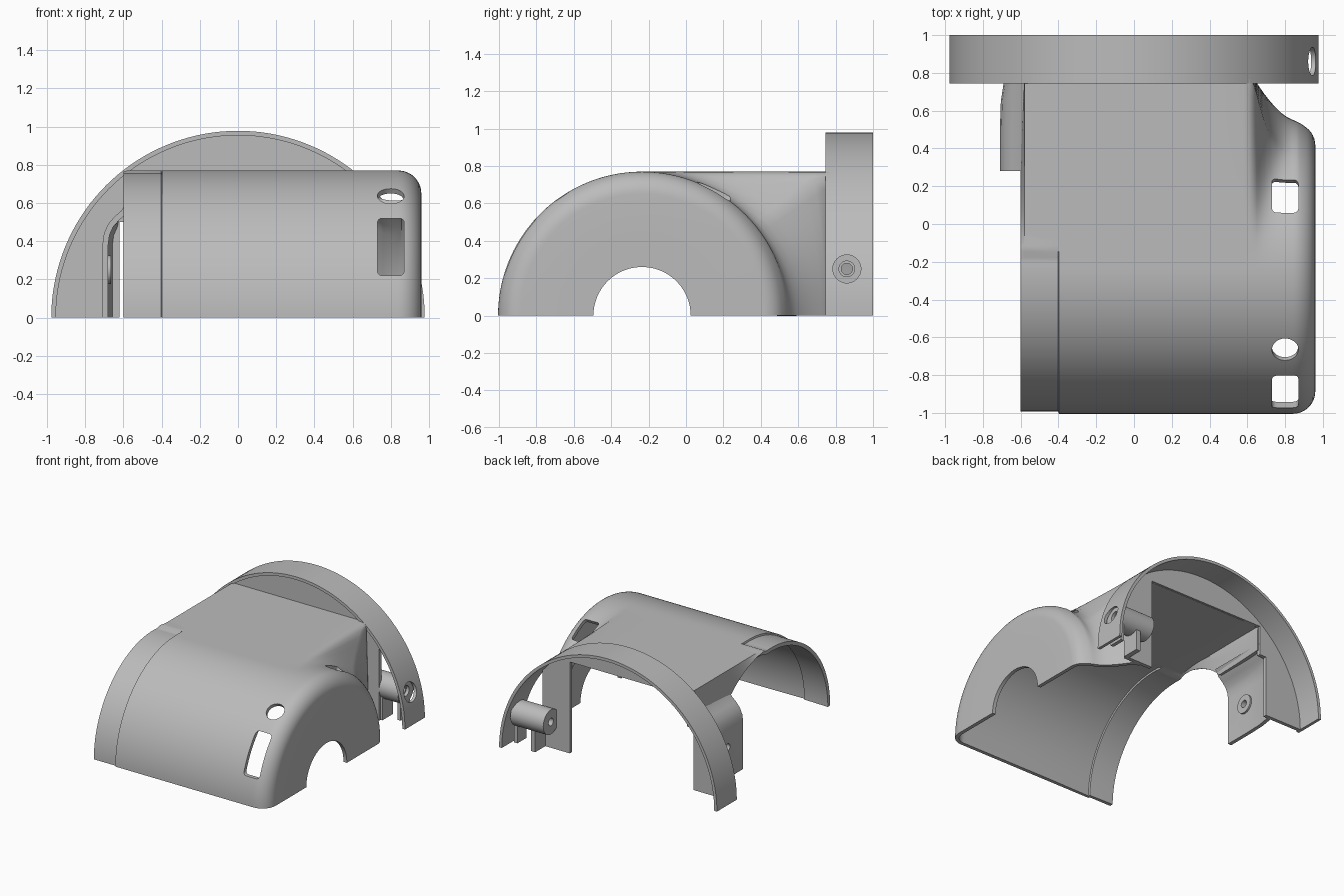
import bpy, bmesh, math
from mathutils import Matrix, Vector

if "Cube" in bpy.data.objects:
    bpy.data.objects.remove(bpy.data.objects["Cube"], do_unlink=True)

grey = bpy.data.materials.new("plain_grey")
grey.use_nodes = True
grey.diffuse_color = (0.5, 0.5, 0.5, 1)
grey.node_tree.nodes["Principled BSDF"].inputs["Base Color"].default_value = grey.diffuse_color

AXIS_Y, RADIUS, BACK, WALL = -0.235, 0.77, 0.775, 0.03
RIM_FRONT = 0.745


def make(name, bm):
    mesh = bpy.data.meshes.new(name)
    bm.to_mesh(mesh)
    bm.free()
    mesh.materials.append(grey)
    obj = bpy.data.objects.new(name, mesh)
    bpy.context.collection.objects.link(obj)
    return obj


def box(name, low, high, turn=0, round_axis=None):
    """Box, optionally turned about x and rounded on the edges along one axis."""
    low, high = Vector(low), Vector(high)
    bm = bmesh.new()
    bmesh.ops.create_cube(bm, size=1, matrix=Matrix.Diagonal((*(high - low), 1)))
    if round_axis is not None:
        edges = [e for e in bm.edges
                 if abs((e.verts[0].co - e.verts[1].co).normalized()[round_axis]) > 0.9]
        bmesh.ops.bevel(bm, geom=edges, offset=0.025, segments=4, profile=0.5, affect='EDGES')
    bm.transform(Matrix.Translation((low + high) / 2) @ Matrix.Rotation(turn, 4, 'X'))
    return make(name, bm)


def rod(name, centre, radius, length, rotation):
    bm = bmesh.new()
    bmesh.ops.create_cone(bm, cap_ends=True, segments=40, radius1=radius, radius2=radius,
                          depth=length, matrix=Matrix.Translation(centre) @ rotation)
    return make(name, bm)


def along_x(name, x0, x1, y, z, radius):
    return rod(name, ((x0 + x1) / 2, y, z), radius, x1 - x0, Matrix.Rotation(math.pi / 2, 4, 'Y'))


def finish(obj, cutters=()):
    """Cut the openings, bake the modifiers and smooth the curved faces."""
    for cutter in cutters:
        mod = obj.modifiers.new("cut", 'BOOLEAN')
        mod.operation, mod.solver, mod.object = 'DIFFERENCE', 'EXACT', cutter
        cutter.hide_render = True
    graph = bpy.context.evaluated_depsgraph_get()
    graph.update()
    mesh = bpy.data.meshes.new_from_object(obj.evaluated_get(graph))
    obj.modifiers.clear()
    obj.data = mesh
    for cutter in cutters:
        bpy.data.objects.remove(cutter, do_unlink=True)
    bpy.ops.object.select_all(action='DESELECT')
    obj.select_set(True)
    bpy.context.view_layer.objects.active = obj
    bpy.ops.object.shade_smooth_by_angle(angle=math.radians(32))


def thicken(obj):
    mod = obj.modifiers.new("wall", 'SOLIDIFY')
    mod.thickness, mod.offset = WALL, -1


def neck_reach(a):
    """Distance from the drum axis to the flat-topped neck."""
    reach = RADIUS / max(math.sin(a), 1e-6)
    if math.cos(a) > 1e-6:
        reach = min(reach, (BACK - AXIS_Y) / math.cos(a))
    return reach


# Main shell: a drum that flows into the neck, lofted across x
corner = math.atan2(RADIUS, BACK - AXIS_Y)
angles = [corner * i / 14 for i in range(14)]
angles += [corner + (math.pi / 2 - corner) * i / 24 for i in range(24)]
angles += [math.pi / 2 * (1 + i / 44) for i in range(45)]
recess_start = math.radians(84)

blend = [(0.58, 1), (0.61, 0.99), (0.635, 0.95), (0.65, 0.88), (0.665, 0.79), (0.69, 0.64),
         (0.72, 0.48), (0.75, 0.34), (0.78, 0.22), (0.81, 0.13), (0.84, 0.07)]
stations = [(-0.6 + 0.02 * i / 4, "side", i / 4) for i in range(5)]
stations += [(x, "neck", 1) for x in (-0.402, -0.398, 0.0, 0.4)]
stations += [(x, "neck", f) for x, f in blend]
for i in range(1, 11):
    a = math.pi / 2 * i / 10
    stations.append((0.84 + 0.12 * math.sin(a), "round", 0.65 + 0.12 * math.cos(a)))
stations += [(0.96, "cap", 0.45), (0.96, "cap", 0.26)]


def reach(station, a):
    x, kind, value = station
    rear = a < math.pi / 2
    if kind == "cap":
        return value
    if kind == "round":
        return value + (0.25 * max(0.9 - x, 0) * math.cos(a) ** 2 if rear else 0)
    if a > recess_start and x < -0.4:
        return RADIUS - 0.013
    if not rear:
        return RADIUS
    power = 1 + 2.5 * math.sin(a) ** 2 if kind == "neck" else 1
    return RADIUS + (neck_reach(a) - RADIUS) * value ** power


bm = bmesh.new()
grid = []
for s in stations:
    grid.append([bm.verts.new((s[0], AXIS_Y + reach(s, a) * math.cos(a), reach(s, a) * math.sin(a)))
                 for a in angles])
for i in range(len(stations) - 1):
    for j in range(len(angles) - 1):
        quad = (grid[i][j], grid[i][j + 1], grid[i + 1][j + 1], grid[i + 1][j])
        if min(v.co.y for v in quad) < BACK - 0.001:
            bm.faces.new(quad)
bmesh.ops.delete(bm, geom=[v for v in bm.verts if not v.link_faces], context='VERTS')
shell = make("main_shell", bm)
thicken(shell)
finish(shell, [
    box("front_window_cutter", (0.73, -1.1, 0.22), (0.87, -0.6, 0.52), round_axis=1),
    rod("round_hole_cutter", (0.8, -0.66, 0.63), 0.07, 0.3, Matrix.Rotation(math.radians(34), 4, 'X')),
    box("rear_slot_cutter", (0.73, 0.045, 0.54), (0.87, 0.245, 0.78), math.radians(-30), 2),
    box("bulge_passage_cutter", (-0.65, 0.25, -0.1), (-0.5, 0.9, 0.54)),
])

# Side bulge beside the neck
bm = bmesh.new()
profile = [(-0.71, 0), (-0.71, 0.38), (-0.702, 0.44), (-0.68, 0.49), (-0.645, 0.53),
           (-0.61, 0.56), (-0.58, 0.61)]
rows = [[bm.verts.new((x + shift * (z < 0.5), y, z)) for x, z in profile]
        for y, shift in ((0.28, 0), (0.5, 0), (0.65, 0.005), (0.78, 0.025))]
for r0, r1 in zip(rows, rows[1:]):
    for k in range(len(profile) - 1):
        bm.faces.new((r0[k], r1[k], r1[k + 1], r0[k + 1]))
bm.normal_update()
bm.faces.ensure_lookup_table()
if bm.faces[0].normal.x > 0:
    bmesh.ops.reverse_faces(bm, faces=bm.faces)
bulge = make("side_bulge", bm)
thicken(bulge)
finish(bulge, [along_x("bulge_hole_cutter", -0.8, -0.6, 0.48, 0.25, 0.03)])
washer = along_x("bulge_washer", -0.69, -0.665, 0.48, 0.25, 0.075)
finish(washer, [along_x("washer_hole_cutter", -0.8, -0.6, 0.48, 0.25, 0.03)])


def half_ring(name, inner, outer, y0, y1, steps=72):
    """Half ring around the y axis, standing on the ground."""
    bm = bmesh.new()
    section = [(inner, y0), (outer, y0), (outer, y1), (inner, y1)]
    rings = []
    for i in range(steps + 1):
        a = math.pi * i / steps
        rings.append([bm.verts.new((r * math.cos(a), y, r * math.sin(a))) for r, y in section])
    for a, b in zip(rings, rings[1:]):
        for k in range(4):
            bm.faces.new((a[k], a[(k + 1) % 4], b[(k + 1) % 4], b[k]))
    bm.faces.new(rings[0])
    bm.faces.new(rings[-1])
    bmesh.ops.recalc_face_normals(bm, faces=bm.faces)
    return make(name, bm)


# Rear flange: deep rim with a thin recessed plate around the neck opening
finish(half_ring("flange_rim", 0.954, 0.978, RIM_FRONT, 1.0),
       [along_x("rim_hole_cutter", 0.8, 1.1, 0.86, 0.25, 0.075)])
finish(half_ring("flange_plate", 0.1, 0.96, BACK - 0.015, BACK + 0.015), [
    box("neck_opening_cutter", (-0.56, 0.6, -0.1), (0.49, 0.9, 0.742)),
    box("bulge_opening_cutter", (-0.62, 0.6, -0.1), (-0.5, 0.9, 0.5)),
    box("boss_opening_cutter", (0.735, 0.6, -0.1), (1.1, 0.9, 0.62)),
])

# Screw boss inside the rim with two supporting ribs
finish(along_x("screw_boss", 0.61, 0.905, 0.86, 0.25, 0.1),
       [along_x("boss_bore_cutter", 0.5, 1.1, 0.86, 0.25, 0.03),
        along_x("boss_recess_cutter", 0.88, 1.1, 0.86, 0.25, 0.042)])
box("inner_boss_rib", (0.71, 0.78, 0), (0.75, 0.92, 0.19))
box("outer_boss_rib", (0.87, 0.8, 0.03), (0.9, 0.92, 0.19))
